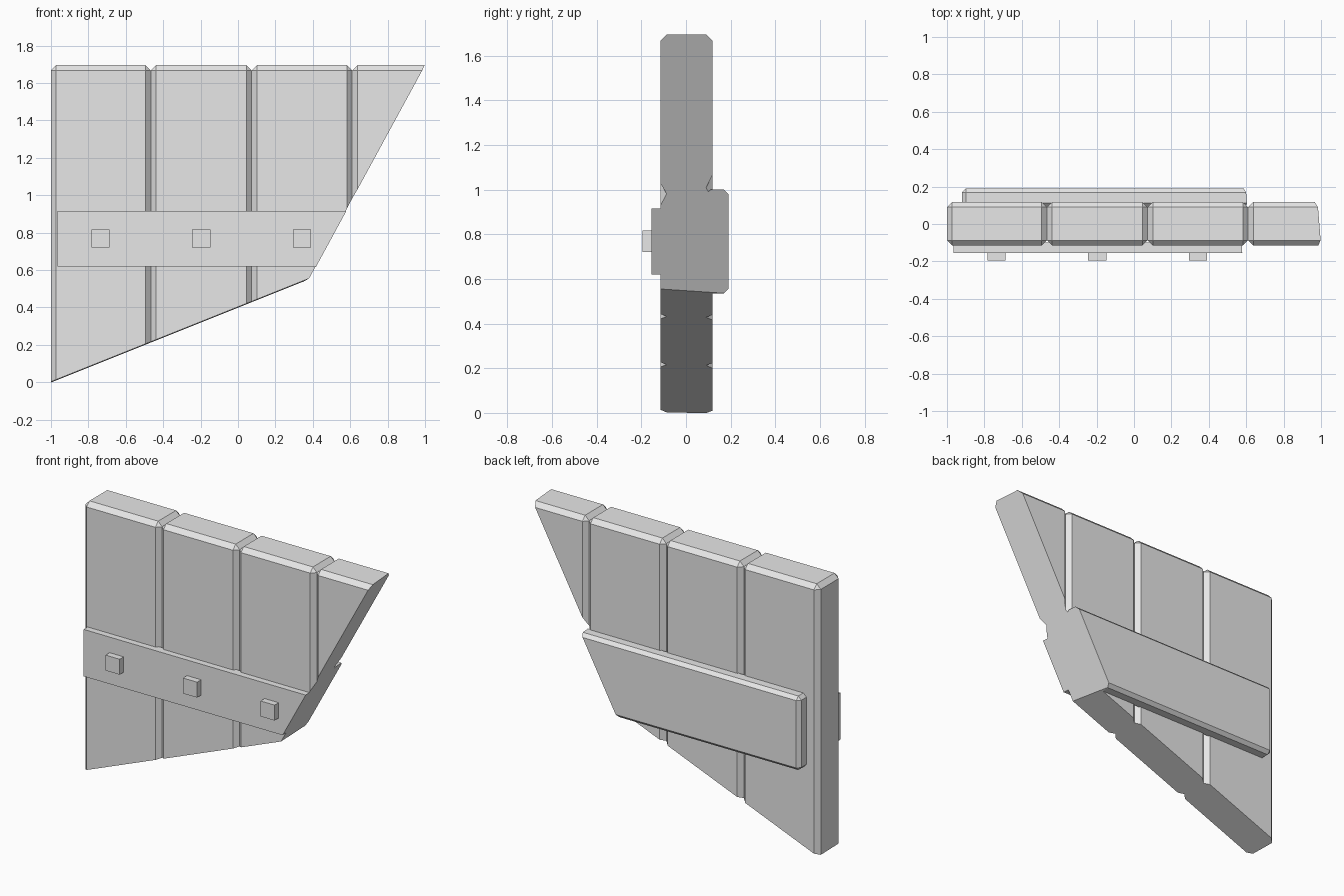
import bpy, bmesh
from mathutils import Vector

cube = bpy.data.objects.get("Cube")
if cube:
    bpy.data.objects.remove(cube, do_unlink=True)

grey = bpy.data.materials.new("plain_grey")
grey.use_nodes = True
color = (0.8, 0.8, 0.8, 1)
grey.diffuse_color = color
grey.node_tree.nodes["Principled BSDF"].inputs["Base Color"].default_value = color

# Two slightly tilted planes where the panel is broken off: (point, outward normal)
CORNER = Vector((0.38, -0.115, 0.555))
BREAKS = [
    (CORNER, Vector((1, 0.08, -0.544))),    # sloping right side
    (CORNER, Vector((0.4, -0.02, -1))),     # sloping underside
]


def block(name, low, high, bevel=0.0, broken=True):
    """Chamfered box between two corners, trimmed and capped at the breaks."""
    low, high = Vector(low), Vector(high)
    bm = bmesh.new()
    bmesh.ops.create_cube(bm, size=1)
    for v in bm.verts:
        v.co = (low + high) / 2 + v.co * (high - low)
    if bevel:
        bmesh.ops.bevel(bm, geom=bm.edges[:], offset=bevel, segments=1,
                        affect='EDGES', profile=0.5)
    if broken:
        for point, normal in BREAKS:
            cut = bmesh.ops.bisect_plane(
                bm, geom=bm.verts[:] + bm.edges[:] + bm.faces[:],
                plane_co=point, plane_no=normal.normalized(), clear_outer=True)
            edges = [e for e in cut["geom_cut"] if isinstance(e, bmesh.types.BMEdge)]
            if edges:
                bmesh.ops.contextual_create(bm, geom=edges)
    bmesh.ops.recalc_face_normals(bm, faces=bm.faces[:])
    mesh = bpy.data.meshes.new(name)
    bm.to_mesh(mesh)
    bm.free()
    mesh.materials.append(grey)
    obj = bpy.data.objects.new(name, mesh)
    bpy.context.collection.objects.link(obj)
    return obj


# Upright planks, side by side
seams = [-1.0, -0.466, 0.073, 0.61, 1.15]
for i, (x0, x1) in enumerate(zip(seams, seams[1:])):
    block(f"plank_{i + 1}", (x0, -0.115, -0.3), (x1, 0.118, 1.695), 0.028)

# Thick chamfered rail across the back
block("back_rail", (-0.92, 0.09, 0.535), (0.9, 0.19, 1.0), 0.021)

# Thin batten across the front, with square pegs
block("front_batten", (-0.965, -0.155, 0.62), (0.9, -0.1, 0.915))
for i, x in enumerate((-0.735, -0.197, 0.342)):
    block(f"peg_{i + 1}", (x - 0.049, -0.195, 0.72), (x + 0.049, -0.15, 0.817),
          broken=False)
